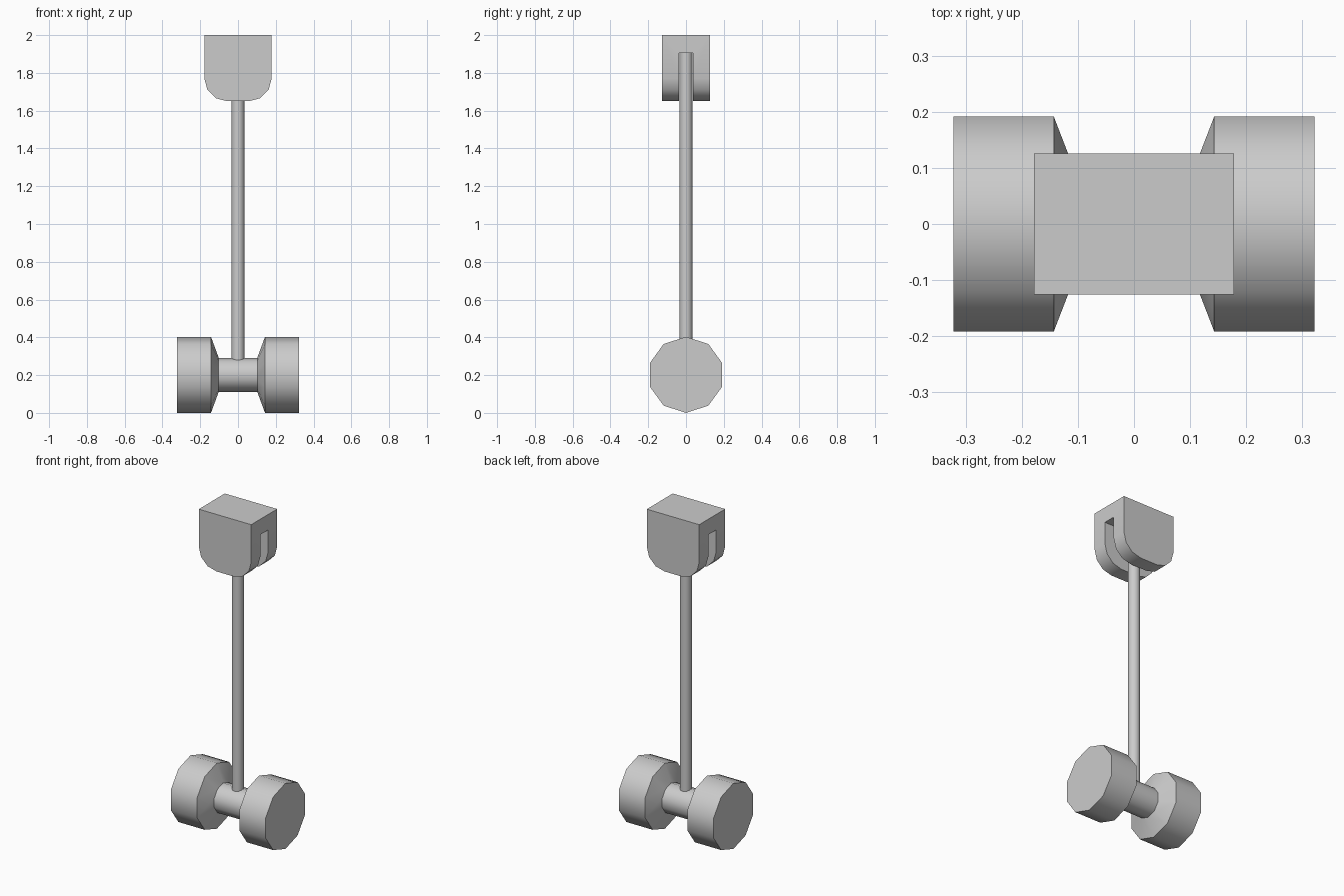
import bpy
import bmesh
import math
from mathutils import Matrix, Vector

cube = bpy.data.objects.get("Cube")
if cube:
    bpy.data.objects.remove(cube, do_unlink=True)

# Single flat colour
grey = bpy.data.materials.new("light_grey")
grey.use_nodes = True
GREY = (0.6, 0.6, 0.6, 1.0)
grey.diffuse_color = GREY
grey.node_tree.nodes["Principled BSDF"].inputs["Base Color"].default_value = GREY


def make_object(name, bm):
    bmesh.ops.recalc_face_normals(bm, faces=bm.faces)
    mesh = bpy.data.meshes.new(name)
    bm.to_mesh(mesh)
    bm.free()
    obj = bpy.data.objects.new(name, mesh)
    bpy.context.collection.objects.link(obj)
    mesh.materials.append(grey)
    return obj


def activate(obj):
    bpy.ops.object.select_all(action='DESELECT')
    obj.select_set(True)
    bpy.context.view_layer.objects.active = obj


def smooth(obj):
    activate(obj)
    bpy.ops.object.shade_smooth_by_angle(angle=math.radians(40))


# Head: ten-sided turned profile (x, radius) along the x axis
HEAD_R = 0.2015
half = [(0.322, HEAD_R), (0.143, HEAD_R), (0.102, 0.09)]
profile = [(-x, r) for x, r in half] + half[::-1]
SIDES = 10
bm = bmesh.new()
rings = []
for x, r in profile:
    angles = [2 * math.pi * i / SIDES for i in range(SIDES)]
    rings.append([bm.verts.new((x, r * math.sin(a), HEAD_R + r * math.cos(a)))
                  for a in angles])
for a, b in zip(rings, rings[1:]):
    for i in range(SIDES):
        j = (i + 1) % SIDES
        bm.faces.new((a[i], a[j], b[j], b[i]))
bm.faces.new(rings[0])
bm.faces.new(rings[-1])
smooth(make_object("hammer_head", bm))

# Rod: from inside the neck up to the top of the clevis slot
SLOT_TOP = 1.905
bm = bmesh.new()
bmesh.ops.create_cone(bm, cap_ends=True, segments=16, radius1=0.034, radius2=0.034,
                      depth=SLOT_TOP - 0.2,
                      matrix=Matrix.Translation((0, 0, (SLOT_TOP + 0.2) / 2)))
smooth(make_object("rod", bm))

# Pivot block: flat top, two rounded lower corners, extruded along y
W, D, R, BOTTOM = 0.178, 0.126, 0.12, 1.65
outline = [(W, 2.0)]
for k in range(4):
    t = math.radians(30 * k)
    outline.append((W - R + R * math.cos(t), BOTTOM + R - R * math.sin(t)))
outline += [(-x, z) for x, z in reversed(outline)]
bm = bmesh.new()
face = bm.faces.new([bm.verts.new((x, -D, z)) for x, z in outline])
ext = bmesh.ops.extrude_face_region(bm, geom=[face])
bmesh.ops.translate(bm, vec=Vector((0, 2 * D, 0)),
                    verts=[v for v in ext["geom"] if isinstance(v, bmesh.types.BMVert)])
block = make_object("pivot_block", bm)

# Slot through the block along x, open at the bottom
bm = bmesh.new()
bmesh.ops.create_cube(bm, size=1, matrix=Matrix.Translation((0, 0, SLOT_TOP - 0.2))
                      @ Matrix.Diagonal((0.6, 0.076, 0.4, 1)))
cutter = make_object("slot_cutter", bm)
cutter.hide_render = True
mod = block.modifiers.new("slot", 'BOOLEAN')
mod.operation = 'DIFFERENCE'
mod.solver = 'EXACT'
mod.object = cutter
activate(block)
bpy.ops.object.modifier_apply(modifier=mod.name)
bpy.data.objects.remove(cutter, do_unlink=True)
smooth(block)
